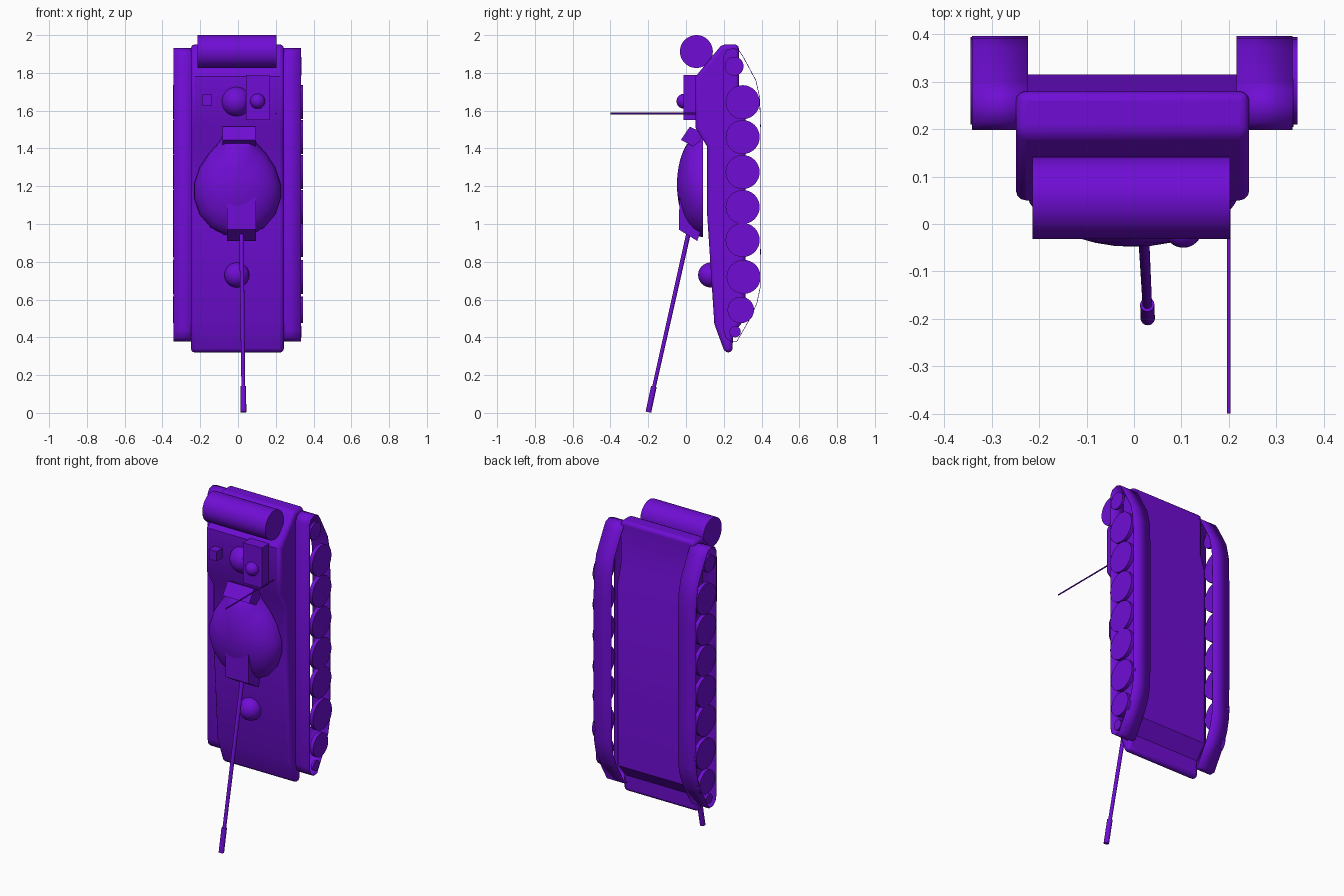
import bpy, bmesh, math
from mathutils import Vector

if "Cube" in bpy.data.objects:
    bpy.data.objects.remove(bpy.data.objects["Cube"], do_unlink=True)

purple = bpy.data.materials.new("purple")
purple.use_nodes = True
purple.diffuse_color = (0.16, 0.004, 0.66, 1)
purple.node_tree.nodes["Principled BSDF"].inputs["Base Color"].default_value = (0.16, 0.004, 0.66, 1)


def finish(name, bm, smooth=True, bevel=0):
    bmesh.ops.recalc_face_normals(bm, faces=bm.faces)
    me = bpy.data.meshes.new(name)
    bm.to_mesh(me)
    bm.free()
    ob = bpy.data.objects.new(name, me)
    bpy.context.collection.objects.link(ob)
    me.materials.append(purple)
    if bevel:
        mod = ob.modifiers.new("rounded_edges", "BEVEL")
        mod.width, mod.segments, mod.limit_method = bevel, 3, "ANGLE"
        mod.angle_limit = math.radians(50)
    if smooth:
        bpy.ops.object.select_all(action="DESELECT")
        ob.select_set(True)
        bpy.context.view_layer.objects.active = ob
        bpy.ops.object.shade_smooth_by_angle(angle=math.radians(35))
    return ob


def prism(name, profile, x0, x1, bevel=0):
    """Extrude a (y, z) profile from x0 to x1."""
    bm = bmesh.new()
    face = bm.faces.new([bm.verts.new((x0, y, z)) for y, z in profile])
    ext = bmesh.ops.extrude_face_region(bm, geom=[face])
    verts = [v for v in ext["geom"] if isinstance(v, bmesh.types.BMVert)]
    bmesh.ops.translate(bm, verts=verts, vec=(x1 - x0, 0, 0))
    return finish(name, bm, bevel > 0, bevel)


def box(name, x, y, z):
    return prism(name, [(y[0], z[0]), (y[1], z[0]), (y[1], z[1]), (y[0], z[1])], *x)


def rod(name, a, b, r1, r2=None, sides=32):
    a, b = Vector(a), Vector(b)
    bm = bmesh.new()
    bmesh.ops.create_cone(bm, cap_ends=True, segments=sides, radius1=r1,
                          radius2=r2 or r1, depth=(b - a).length)
    rot = (b - a).to_track_quat("Z", "Y").to_matrix().to_4x4()
    bmesh.ops.transform(bm, matrix=rot, verts=bm.verts)
    bmesh.ops.translate(bm, verts=bm.verts, vec=(a + b) / 2)
    return finish(name, bm)


def ball(name, center, r):
    bm = bmesh.new()
    bmesh.ops.create_uvsphere(bm, u_segments=32, v_segments=16, radius=r)
    bmesh.ops.translate(bm, verts=bm.verts, vec=center)
    return finish(name, bm)


# Hull, standing on its nose with the deck facing -y
prism("hull", [(0.19, 1.95), (0.05, 1.78), (0.05, 1.51), (0.112, 1.41), (0.112, 1.05),
               (0.15, 0.47), (0.205, 0.32), (0.245, 0.32), (0.25, 0.42), (0.315, 0.50),
               (0.315, 1.58), (0.28, 1.70), (0.28, 1.95)], -0.249, 0.243, 0.02)

# Thin track belts and road wheels on both sides
belt = [(0.20, 0.44), (0.21, 0.40), (0.235, 0.38), (0.27, 0.38), (0.345, 0.51), (0.375, 0.58),
        (0.392, 0.66), (0.395, 0.90), (0.395, 1.50), (0.39, 1.67), (0.37, 1.76), (0.30, 1.89),
        (0.28, 1.92), (0.25, 1.93), (0.215, 1.92), (0.20, 1.89)]
wheels = [(0.255, 1.835, 0.05), (0.30, 1.645, 0.09), (0.30, 1.46, 0.09), (0.30, 1.275, 0.09),
          (0.30, 1.09, 0.09), (0.30, 0.915, 0.09), (0.305, 0.72, 0.09), (0.29, 0.545, 0.07),
          (0.26, 0.43, 0.03)]
for side, s in (("left", 1), ("right", -1)):
    bm = bmesh.new()
    inner = [bm.verts.new((s * 0.22 - 0.004, y, z)) for y, z in belt]
    outer = [bm.verts.new((s * 0.338 - 0.004, y, z)) for y, z in belt]
    for i in range(len(belt)):
        j = (i + 1) % len(belt)
        bm.faces.new((inner[i], inner[j], outer[j], outer[i]))
    track = finish(side + "_track", bm)
    shell = track.modifiers.new("thickness", "SOLIDIFY")
    shell.thickness, shell.offset = 0.003, 0
    for i, (y, z, r) in enumerate(wheels):
        out = 0.336 if r < 0.06 else 0.345
        rod(f"{side}_wheel_{i + 1}", (s * 0.322, y, z), (s * out, y, z), r)

# Egg-shaped domed turret, built from shrinking rings
half = [(0.0, 0.93), (0.07, 0.943), (0.14, 0.98), (0.20, 1.05), (0.23, 1.14), (0.23, 1.21),
        (0.20, 1.30), (0.15, 1.375), (0.10, 1.43), (0.075, 1.475), (0.0, 1.48)]
outline = half + [(-x, z) for x, z in half[-2:0:-1]]
bm = bmesh.new()
rings = []
for k in range(9):
    t = k / 9 * math.pi / 2
    f, y = math.cos(t), 0.09 - 0.138 * math.sin(t)
    rings.append([bm.verts.new((x * f - 0.003, y, 1.21 + (z - 1.21) * f)) for x, z in outline])
n = len(outline)
for a, b in zip(rings, rings[1:]):
    for i in range(n):
        bm.faces.new((a[i], a[(i + 1) % n], b[(i + 1) % n], b[i]))
apex = bm.verts.new((-0.003, -0.048, 1.21))
for i in range(n):
    bm.faces.new((rings[-1][i], rings[-1][(i + 1) % n], apex))
bm.faces.new(rings[0])
finish("turret", bm)

# Turret rear box and gun mantlet
prism("turret_rear_box", [(0.02, 1.515), (0.09, 1.483), (0.06, 1.40), (-0.027, 1.445)], -0.083, 0.092)
prism("gun_mantlet", [(-0.035, 1.14), (-0.037, 0.97), (0.06, 0.91), (0.085, 0.99), (0.03, 1.14)],
      -0.057, 0.094)

# Gun barrel with muzzle
rod("gun_barrel", (0.018, 0.02, 0.98), (0.028, -0.17, 0.135), 0.012, 0.010)
rod("muzzle", (0.028, -0.17, 0.14), (0.029, -0.199, 0.004), 0.015)

# Deck fittings
ball("driver_dome", (-0.006, 0.13, 0.73), 0.066)
ball("deck_dome", (-0.008, 0.07, 1.648), 0.08)
box("hatch_box", (0.042, 0.166), (-0.012, 0.07), (1.55, 1.79))
ball("hatch_dome", (0.104, -0.01, 1.65), 0.04)
box("small_box", (-0.19, -0.138), (-0.005, 0.07), (1.627, 1.685))
rod("antenna", (0.2, 0.07, 1.585), (0.2, -0.4, 1.585), 0.004, sides=12)

# Large drum across the rear
rod("rear_drum", (-0.214, 0.055, 1.913), (0.203, 0.055, 1.913), 0.087, sides=48)
